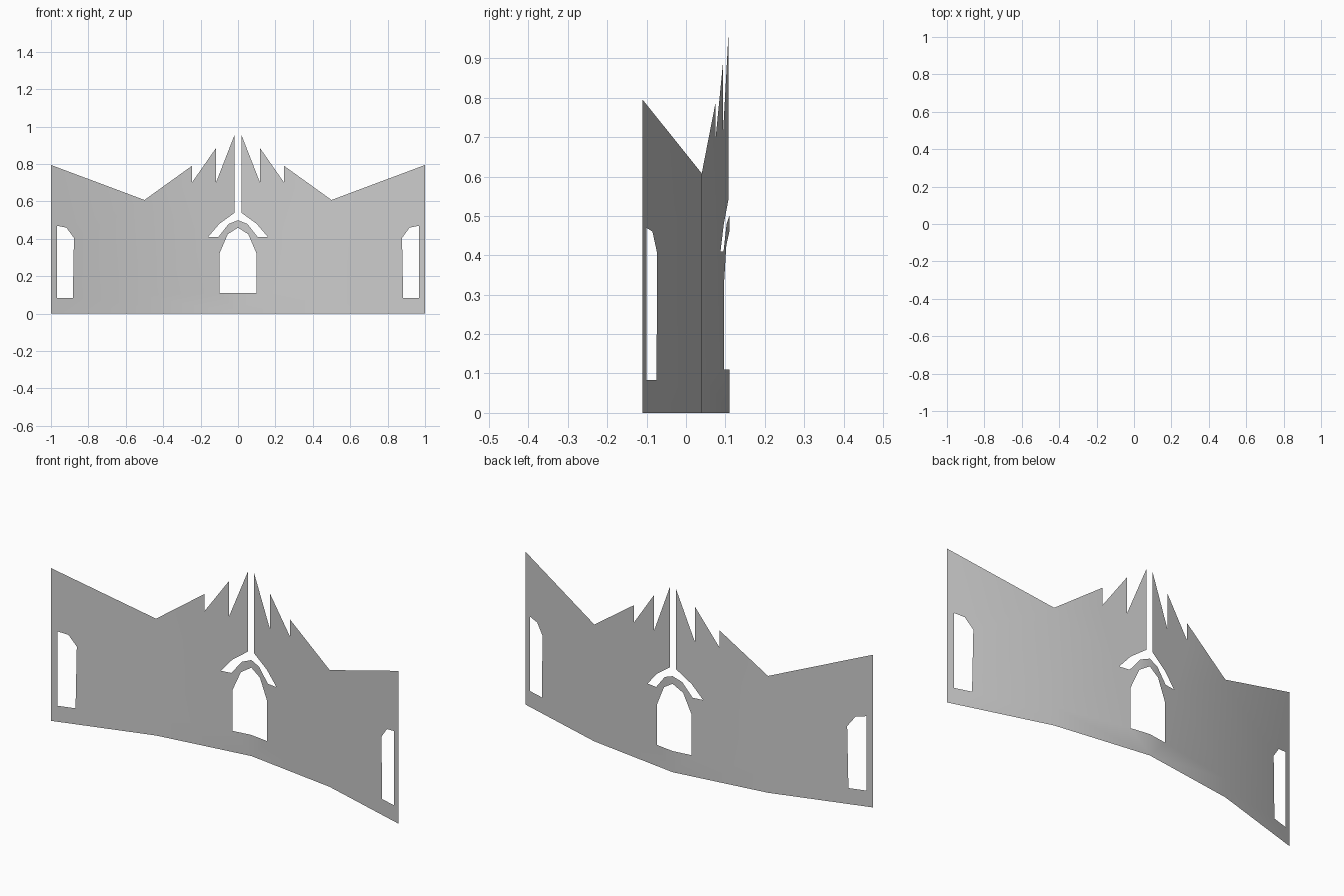
import bpy
import bmesh
from mathutils import Vector

cube = bpy.data.objects.get("Cube")
if cube:
    bpy.data.objects.remove(cube, do_unlink=True)

# One plain stone colour
stone = bpy.data.materials.new("grey_stone")
stone.use_nodes = True
colour = (0.6, 0.6, 0.6, 1)
stone.diffuse_color = colour
stone.node_tree.nodes["Principled BSDF"].inputs["Base Color"].default_value = colour

# Half wall outline in x, z: doorway, arched slot, centre slit, spikes, outer wing
outline = [(0, 0), (0, .11), (.1, .11), (.1, .32), (.055, .425), (0, .46),
           (0, .5), (.05, .48), (.105, .41), (.16, .41), (.1, .48), (.018, .54),
           (.018, .957), (.118, .7), (.118, .885), (.247, .7), (.247, .79),
           (.5, .608), (1, .795), (1, 0)]
side_window = [(.883, .083), (.968, .083), (.968, .47), (.917, .46), (.877, .405)]


def add_loop(bm, points):
    verts = [bm.verts.new((x, 0, z)) for x, z in points]
    return [bm.edges.new((a, b)) for a, b in zip(verts, verts[1:] + verts[:1])]


def bend(x):
    """Depth of the wall, folded in straight panels."""
    x = abs(x)
    return .11 - .14 * x if x < .5 else .04 - .3 * (x - .5)


# Fill the half wall, leaving the window open, and crease it at the fold
bm = bmesh.new()
edges = add_loop(bm, outline) + add_loop(bm, side_window)
bmesh.ops.triangle_fill(bm, edges=edges, use_beauty=True, normal=Vector((0, -1, 0)))
bmesh.ops.bisect_plane(bm, geom=bm.verts[:] + bm.edges[:] + bm.faces[:],
                       plane_co=(.5, 0, 0), plane_no=(1, 0, 0))

# Mirror to the other half and weld the centre line
copy = bmesh.ops.duplicate(bm, geom=bm.verts[:] + bm.edges[:] + bm.faces[:])["geom"]
for v in (g for g in copy if isinstance(g, bmesh.types.BMVert)):
    v.co.x = -v.co.x
bmesh.ops.reverse_faces(bm, faces=[g for g in copy if isinstance(g, bmesh.types.BMFace)])
bmesh.ops.remove_doubles(bm, verts=bm.verts[:], dist=.001)

# Fold the wall back towards its middle
for v in bm.verts:
    v.co.y = bend(v.co.x)
bm.normal_update()
if sum(f.normal.y for f in bm.faces) > 0:
    bmesh.ops.reverse_faces(bm, faces=bm.faces[:])

mesh = bpy.data.meshes.new("castle_wall")
bm.to_mesh(mesh)
bm.free()
mesh.materials.append(stone)
mesh.shade_smooth()
wall = bpy.data.objects.new("castle_wall", mesh)
bpy.context.collection.objects.link(wall)
